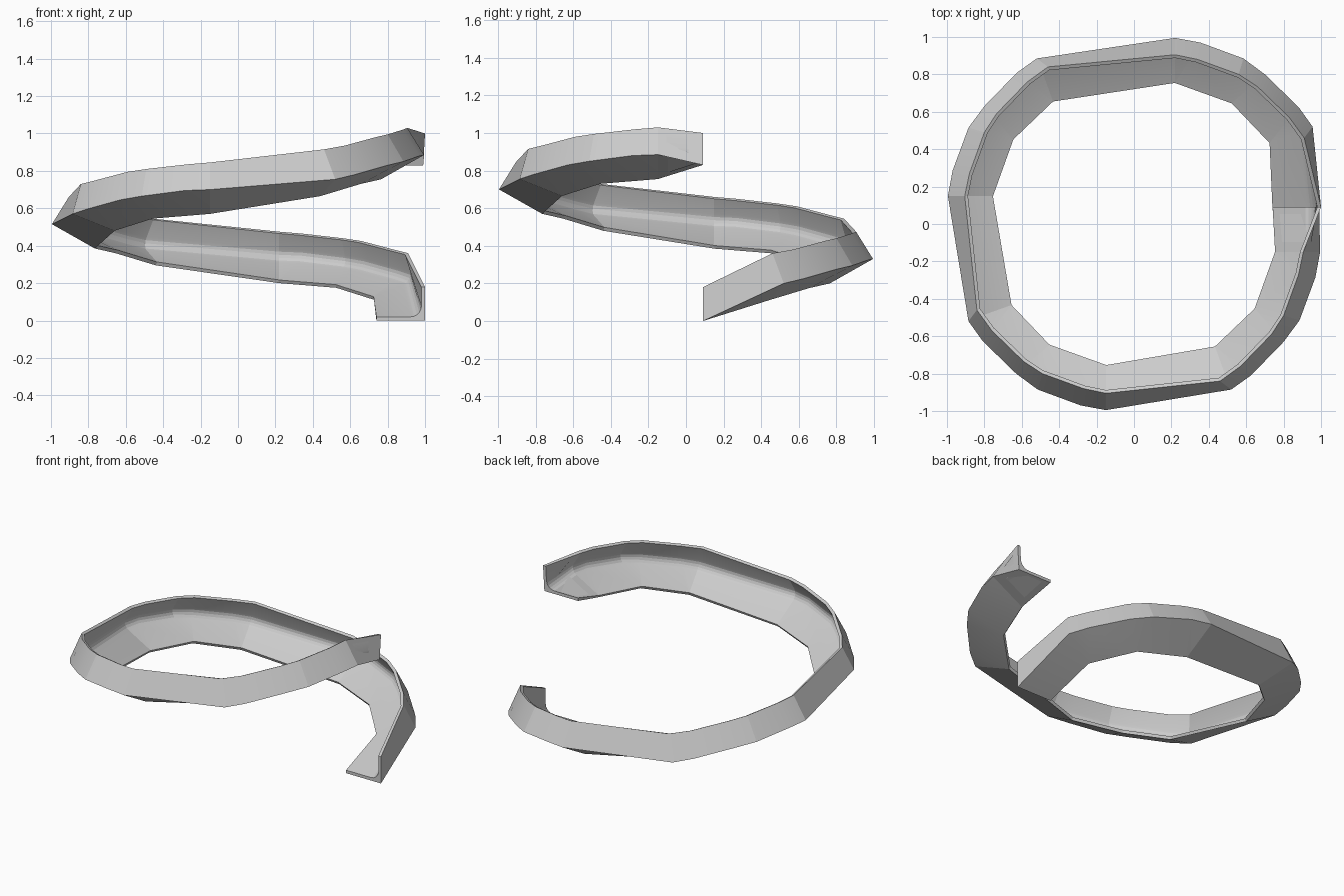
import bpy, bmesh
from math import sin, cos, pi
from mathutils import Vector, Matrix

if "Cube" in bpy.data.objects:
    bpy.data.objects.remove(bpy.data.objects["Cube"])

T, R, SEG = 0.02, 0.055, 5     # sheet thickness, inside fillet radius, fillet steps
RISE = 0.185                   # climb per quarter turn

# Sections of one quarter turn: flange top, outer corner, inner edge
quarter = [
    ((.84, .46, .36), (.885, .52, .20), (.66, .44, .11)),
    ((.76, .57, .38), (.81, .625, .225), (.66, .44, .11)),
    ((.59, .735, .425), (.63, .80, .275), (.455, .655, .175)),
    ((.49, .80, .44), (.515, .885, .295), (.455, .655, .175)),
    ((.27, .88, .465), (.285, .97, .325), (.15, .765, .20)),
    ((.15, .905, .475), (.15, .995, .33), (.15, .765, .20)),
]


def profile(top, corner, inner):
    """L-shaped section with a filleted inside corner."""
    u, v = (top - corner).normalized(), (inner - corner).normalized()
    k = corner + (u + v) * (T + R)
    arc = [k - R * (u * cos(a) + v * sin(a))
           for a in (i * pi / 2 / SEG for i in range(SEG + 1))]
    return [top, corner, inner, inner + u * T] + arc + [top + v * T]


# Level start, four climbing quarter turns, level end
sections = [[Vector(p) for p in ((1, .09, .18), (1, .09, 0), (.74, .09, 0))]]
for q in range(4):
    turn = Matrix.Rotation(q * pi / 2, 3, 'Z')
    shift = Vector((.07 if q == 0 else 0, 0, q * RISE))
    sections += [[turn @ Vector(p) + shift for p in s] for s in quarter]
sections.append([Vector(p) for p in ((1, .09, 1.0), (.99, .09, .83), (.74, .09, .83))])

# Skin the sections into one closed spiral rail
bm = bmesh.new()
rings = [[bm.verts.new(p) for p in profile(*s)] for s in sections]
n = len(rings[0])
for a, b in zip(rings, rings[1:]):
    for i in range(n):
        j = (i + 1) % n
        bm.faces.new((a[i], a[j], b[j], b[i]))
bm.faces.new(rings[0])
bm.faces.new(rings[-1][::-1])
bmesh.ops.remove_doubles(bm, verts=bm.verts, dist=0.0005)
bmesh.ops.recalc_face_normals(bm, faces=bm.faces)
mesh = bpy.data.meshes.new("spiral_angle_rail")
bm.to_mesh(mesh)
bm.free()
rail = bpy.data.objects.new("spiral_angle_rail", mesh)
bpy.context.collection.objects.link(rail)
bpy.context.view_layer.objects.active = rail
rail.select_set(True)
bpy.ops.object.shade_smooth_by_angle(angle=0.2)
